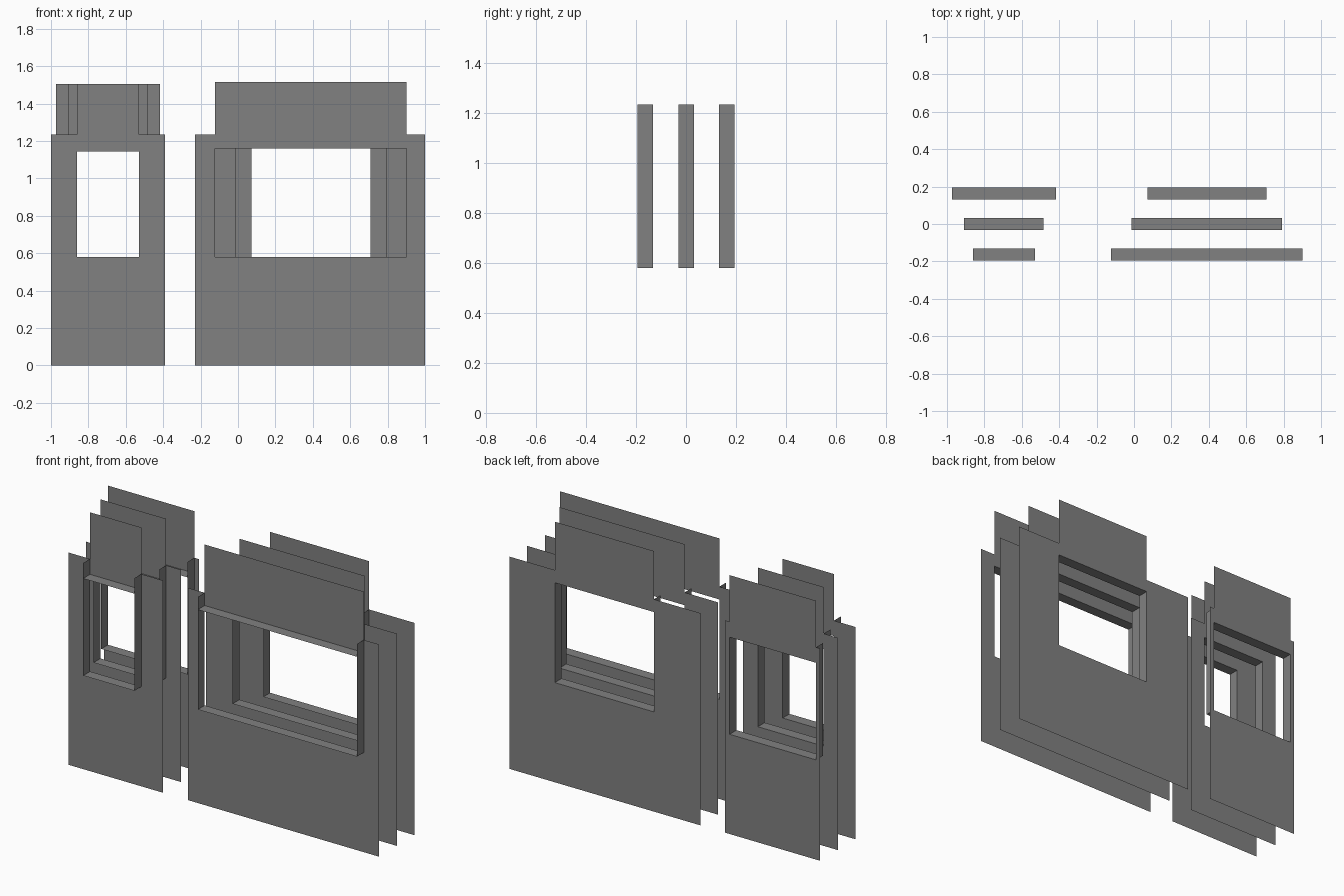
import bpy
import bmesh

cube = bpy.data.objects.get("Cube")
if cube:
    bpy.data.objects.remove(cube, do_unlink=True)

grey = bpy.data.materials.new("mid_grey")
grey.use_nodes = True
colour = (0.22, 0.22, 0.22, 1)
grey.diffuse_color = colour
grey.node_tree.nodes["Principled BSDF"].inputs["Base Color"].default_value = colour

SILL = 0.58        # bottom of every opening
SHOULDER = 1.235   # top of the wall beside the opening
DEPTH = 0.063      # how far the window lining stands forward
ROWS = (-0.132, 0.032, 0.195)


def make_object(name, quads):
    """Joins flat quads into one sheet object."""
    bm = bmesh.new()
    for quad in quads:
        bm.faces.new([bm.verts.new(p) for p in quad])
    bmesh.ops.remove_doubles(bm, verts=bm.verts, dist=0.0001)
    mesh = bpy.data.meshes.new(name)
    bm.to_mesh(mesh)
    bm.free()
    mesh.materials.append(grey)
    obj = bpy.data.objects.new(name, mesh)
    bpy.context.collection.objects.link(obj)


def upright(x0, x1, z0, z1, y):
    return [(x0, y, z0), (x1, y, z0), (x1, y, z1), (x0, y, z1)]


def level(x0, x1, z, y):
    return [(x0, y - DEPTH, z), (x1, y - DEPTH, z), (x1, y, z), (x0, y, z)]


def jamb(x, y):
    return [(x, y - DEPTH, SILL), (x, y, SILL),
            (x, y, SHOULDER), (x, y - DEPTH, SHOULDER)]


def wall_panel(name, left, right, a, b, head, top, y):
    # Sheet wall: apron below, piers beside, raised panel above the opening
    make_object(name + "_wall", [
        [(left, y, 0), (right, y, 0), (right, y, SILL),
         (b, y, SILL), (a, y, SILL), (left, y, SILL)],
        upright(left, a, SILL, SHOULDER, y),
        upright(b, right, SILL, SHOULDER, y),
        upright(a, b, head, top, y),
    ])
    # Lining standing forward of the wall
    make_object(name + "_window_lining", [
        level(a, b, SILL, y),
        level(a, b, head, y)[::-1],
        jamb(a, y),
        jamb(b, y)[::-1],
    ])


# Opening edges from the front row to the back row
narrow = ((-0.86, -0.53), (-0.908, -0.485), (-0.973, -0.417))
wide = ((-0.122, 0.902), (-0.013, 0.792), (0.071, 0.708))

for row, y, small, large in zip(("front", "middle", "back"), ROWS, narrow, wide):
    wall_panel(row + "_narrow", -1, -0.389, *small, 1.145, 1.506, y)
    wall_panel(row + "_wide", -0.23, 1, *large, 1.161, 1.516, y)
